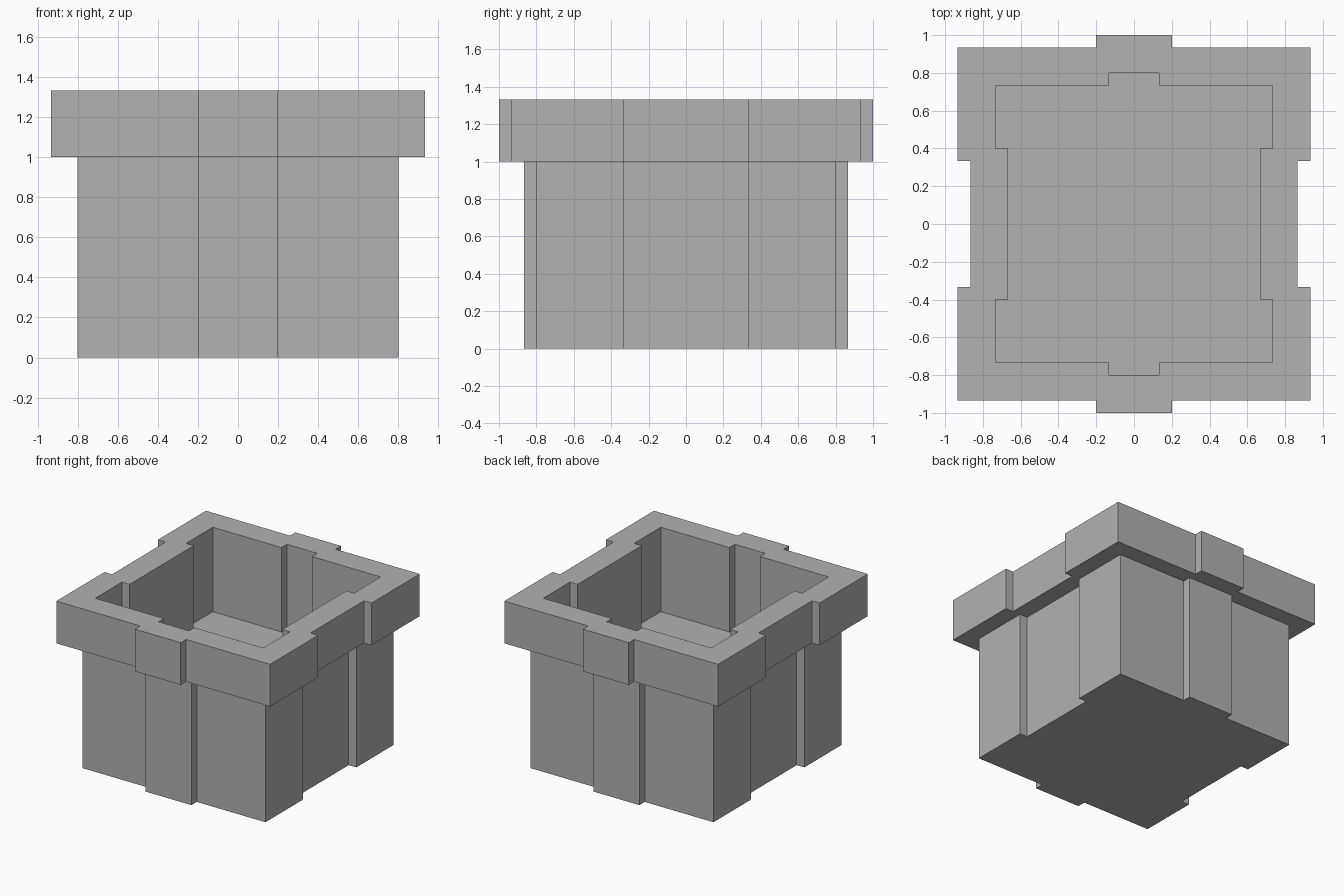
import bpy
import bmesh

cube = bpy.data.objects.get("Cube")
if cube:
    bpy.data.objects.remove(cube)

stone = bpy.data.materials.new("stone_grey")
stone.use_nodes = True
grey = (0.445, 0.445, 0.445, 1)
stone.diffuse_color = grey
stone.node_tree.nodes["Principled BSDF"].inputs["Base Color"].default_value = grey

U = 1 / 15  # modelling grid step


def outline(half, tab, notch):
    """Counter-clockwise square with tabs at front/back and recesses at the sides."""
    quarter = [(half - 1, notch), (half, notch), (half, half), (tab, half), (tab, half + 1)]
    right_back = quarter
    left_back = [(-x, y) for x, y in reversed(quarter)]
    left_front = [(-x, -y) for x, y in quarter]
    right_front = [(x, -y) for x, y in reversed(quarter)]
    return right_back + left_back + left_front + right_front


def finish(name, bm):
    mesh = bpy.data.meshes.new(name)
    bm.to_mesh(mesh)
    bm.free()
    mesh.materials.append(stone)
    obj = bpy.data.objects.new(name, mesh)
    bpy.context.collection.objects.link(obj)
    return obj


def loft(name, levels):
    """Join successive outlines with quads and cap the first and last."""
    bm = bmesh.new()
    rings = [[bm.verts.new((x * U, y * U, z * U)) for x, y in pts] for pts, z in levels]
    for low, high in zip(rings, rings[1:]):
        for i in range(len(low)):
            j = (i + 1) % len(low)
            face = bm.faces.new((low[i], low[j], high[j], high[i]))
            if face.calc_area() < 1e-6:
                bm.faces.remove(face)
    bm.faces.new(rings[0][::-1])
    bm.faces.new(rings[-1])
    return finish(name, bm)


def plate(name, sx, sy, bottom, top):
    rect = [(-sx, -sy), (sx, -sy), (sx, sy), (-sx, sy)]
    return loft(name, [(rect, bottom), (rect, top)])


# Pot: body wall, overhanging rim, then down the cavity to its floor
body = outline(12, 3, 5)
rim = outline(14, 3, 5)
cavity = outline(11, 2, 6)
loft("pot", [(body, 0), (body, 15), (rim, 15), (rim, 20), (cavity, 20), (cavity, 10)])

# Two crossed thin inlays on the cavity floor
plate("floor_inlay_wide", 6, 5, 9.95, 10.03)
plate("floor_inlay_deep", 5, 6, 9.95, 10.06)
